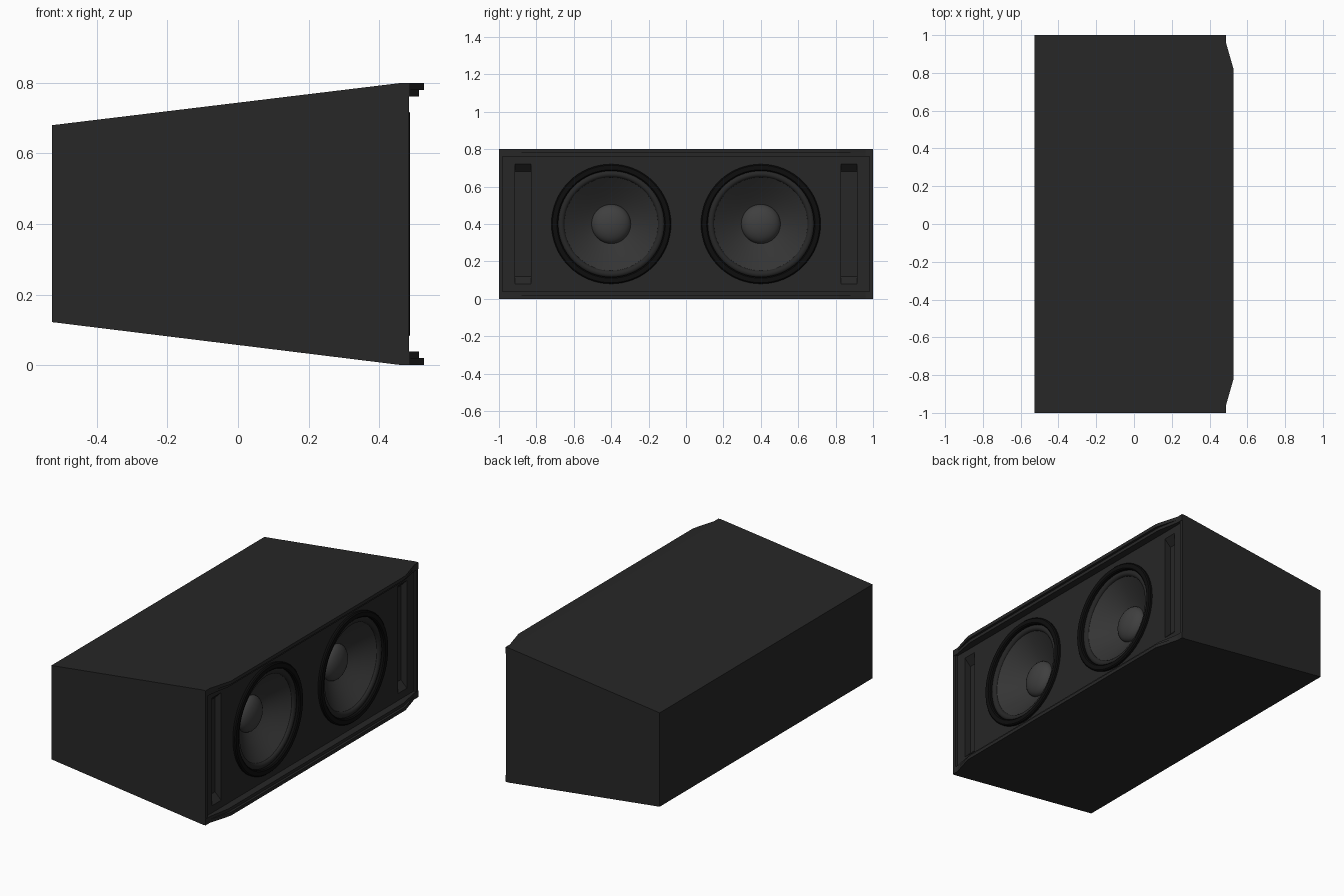
import bpy, bmesh, math

if "Cube" in bpy.data.objects:
    bpy.data.objects.remove(bpy.data.objects["Cube"])

def material(name, v):
    m = bpy.data.materials.new(name)
    m.diffuse_color = (v, v, v, 1)
    m.use_nodes = True
    m.node_tree.nodes["Principled BSDF"].inputs["Base Color"].default_value = m.diffuse_color
    return m

BODY = material("cabinet_black", 0.02)
RING = material("rubber_black", 0.004)
CONE = material("cone_grey", 0.035)
DOME = material("dome_grey", 0.05)

def finish(name, bm, mat, smooth=False):
    bmesh.ops.recalc_face_normals(bm, faces=bm.faces)
    me = bpy.data.meshes.new(name)
    bm.to_mesh(me)
    bm.free()
    ob = bpy.data.objects.new(name, me)
    bpy.context.collection.objects.link(ob)
    me.materials.append(mat)
    if smooth:
        bpy.ops.object.select_all(action='DESELECT')
        ob.select_set(True)
        bpy.context.view_layer.objects.active = ob
        bpy.ops.object.shade_smooth_by_angle(angle=math.radians(35))
    return ob

def prism(name, pts, place, lo, hi, mat):
    """Extrude a 2D outline; place(u, v, w) maps it into space."""
    bm = bmesh.new()
    a = [bm.verts.new(place(u, v, lo)) for u, v in pts]
    b = [bm.verts.new(place(u, v, hi)) for u, v in pts]
    bm.faces.new(a)
    bm.faces.new(b[::-1])
    n = len(pts)
    for i in range(n):
        j = (i + 1) % n
        bm.faces.new((a[i], a[j], b[j], b[i]))
    return finish(name, bm, mat)

def along_y(u, v, w): return (u, w, v)
def along_z(u, v, w): return (u, v, w)

def lathe(name, prof, cy, mat, closed=False, n=64):
    """Revolve (radius, x) points around an axis parallel to x."""
    bm = bmesh.new()
    rows = []
    for r, x in prof:
        if r == 0:
            rows.append([bm.verts.new((x, cy, 0.4))] * n)
        else:
            rows.append([bm.verts.new((x, cy + r * math.cos(2 * math.pi * i / n),
                                       0.4 + r * math.sin(2 * math.pi * i / n))) for i in range(n)])
    pairs = list(zip(rows, rows[1:])) + ([(rows[-1], rows[0])] if closed else [])
    for a, b in pairs:
        for i in range(n):
            j = (i + 1) % n
            bm.faces.new(list(dict.fromkeys((a[i], a[j], b[j], b[i]))))
    return finish(name, bm, mat, True)

# Wedge-shaped cabinet
cabinet = prism("cabinet", [(-0.527, 0.122), (-0.527, 0.68), (0.465, 0.8), (0.485, 0.8),
                            (0.485, 0), (0.465, 0)], along_y, -1, 1, BODY)

# Cutters: baffle recess, driver holes, side slots with sloping ends
cutters = [prism("baffle_cutter", [(0.47, 0.02), (0.47, 0.78), (0.6, 0.78), (0.6, 0.02)],
                 along_y, -0.98, 0.98, BODY)]
for s in (-1, 1):
    cutters.append(lathe("driver_cutter", [(0, 0.3), (0.29, 0.3), (0.29, 0.6), (0, 0.6)], s * 0.4, BODY))
    lo, hi = sorted((s * 0.83, s * 0.915))
    cutters.append(prism("slot_cutter", [(0.43, 0.12), (0.43, 0.68), (0.47, 0.72), (0.55, 0.72),
                                         (0.55, 0.08), (0.47, 0.08)], along_y, lo, hi, BODY))
for c in cutters:
    c.hide_render = True
    c.hide_set(True)
    m = cabinet.modifiers.new(c.name, 'BOOLEAN')
    m.operation = 'DIFFERENCE'
    m.solver = 'EXACT'
    m.object = c

# Bake the cuts and remove the cutters
dg = bpy.context.evaluated_depsgraph_get()
baked = bpy.data.meshes.new_from_object(cabinet.evaluated_get(dg))
cabinet.modifiers.clear()
cabinet.data = baked
for c in cutters:
    bpy.data.objects.remove(c)

# Stepped rails along the top and bottom front edges, tapering at the ends
def rail(name, front, z0, z1):
    prism(name, [(0.468, -1), (0.487, -1), (0.487, -0.96), (front, -0.82),
                 (front, 0.82), (0.487, 0.96), (0.487, 1), (0.468, 1)], along_z, z0, z1, BODY)

rail("top_rail_outer", 0.527, 0.78, 0.8)
rail("top_rail_inner", 0.513, 0.762, 0.78)
rail("bottom_rail_outer", 0.527, 0, 0.02)
rail("bottom_rail_inner", 0.513, 0.02, 0.038)

# Two woofers: trim ring, rolled surround, cone and dust cap
for s, side in ((-1, "left"), (1, "right")):
    y = s * 0.4
    lathe(side + "_trim_ring", [(0.32, 0.465), (0.32, 0.482), (0.314, 0.488), (0.29, 0.488),
                                (0.284, 0.482), (0.284, 0.455)], y, RING, True)
    roll = [(0.268 + 0.018 * math.cos(t * math.pi / 8), 0.458 + 0.016 * math.sin(t * math.pi / 8))
            for t in range(9)]
    lathe(side + "_surround", roll, y, BODY)
    lathe(side + "_cone", [(0.252, 0.459), (0.2, 0.418), (0.15, 0.382), (0.1, 0.35), (0.09, 0.345)], y, CONE)
    cap = [(0.105 * math.cos(t * math.pi / 16), 0.352 + 0.055 * math.sin(t * math.pi / 16)) for t in range(8)]
    lathe(side + "_dust_cap", cap + [(0, 0.407)], y, DOME)
